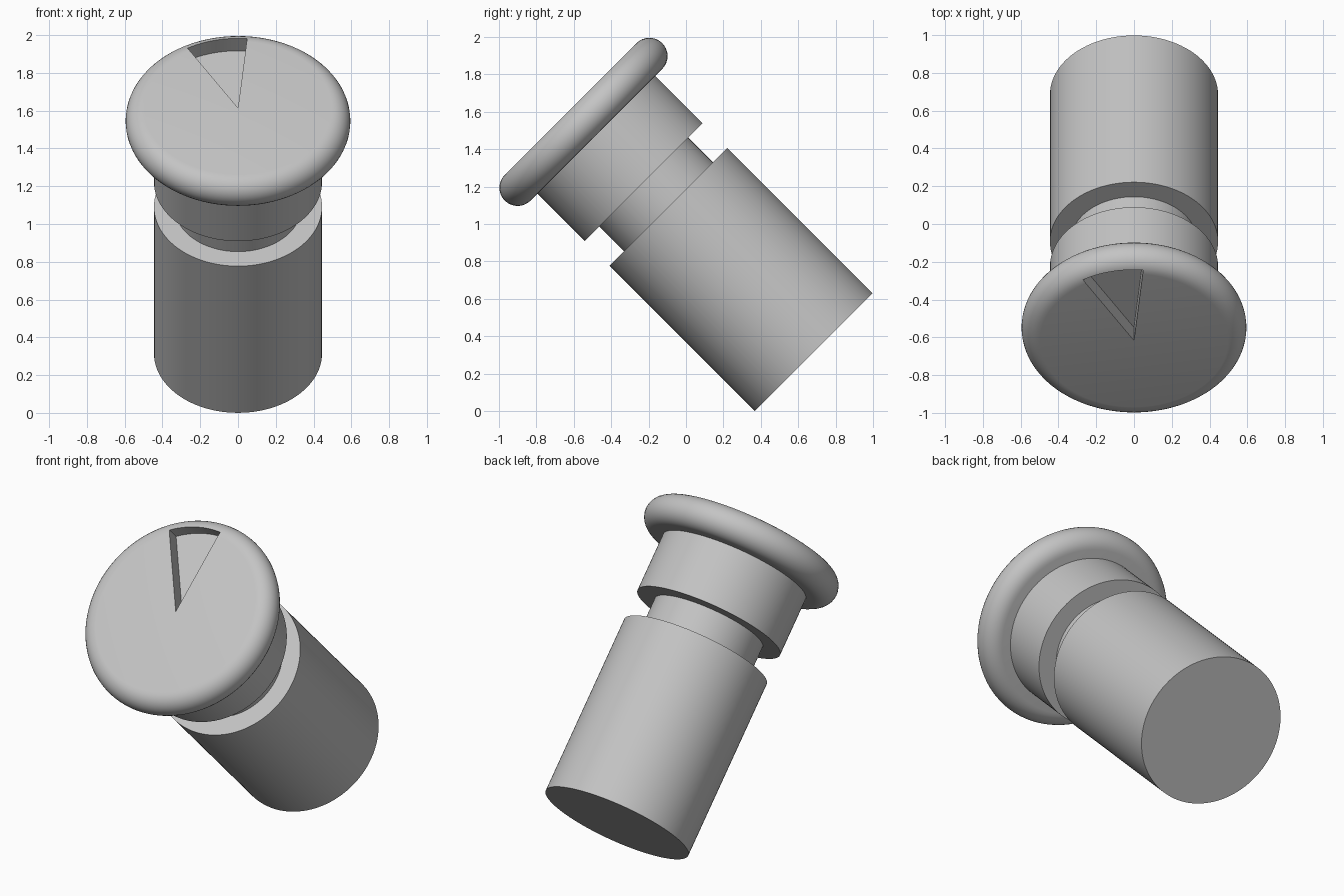
import bpy, bmesh
from math import sin, cos, pi, radians
from mathutils import Matrix, Vector

if "Cube" in bpy.data.objects:
    bpy.data.objects.remove(bpy.data.objects["Cube"])

SEGMENTS = 96
BODY_R, NECK_R = 0.445, 0.336
RIM_R, RIM_CENTRE = 0.0975, 0.4975        # rounded cap edge
CAP_MID = 1.7405                          # cap mid-plane along the axis

# The whole pin leans 45 degrees forward from its base centre
lean = Matrix.Translation((0, 0.683, 0.315)) @ Matrix.Rotation(radians(45), 4, 'X')

grey = bpy.data.materials.new("plain grey")
grey.use_nodes = True
colour = (0.55, 0.55, 0.55, 1)
grey.diffuse_color = colour
grey.node_tree.nodes["Principled BSDF"].inputs["Base Color"].default_value = colour


def add_object(name, bm):
    bmesh.ops.recalc_face_normals(bm, faces=bm.faces)
    mesh = bpy.data.meshes.new(name)
    bm.to_mesh(mesh)
    bm.free()
    mesh.materials.append(grey)
    obj = bpy.data.objects.new(name, mesh)
    obj.matrix_world = lean
    bpy.context.collection.objects.link(obj)
    return obj


def activate(obj):
    bpy.ops.object.select_all(action='DESELECT')
    obj.select_set(True)
    bpy.context.view_layer.objects.active = obj


def smooth(obj):
    activate(obj)
    bpy.ops.object.shade_smooth_by_angle(angle=radians(30))


def prism(name, outline, low, high):
    """Extrude a flat outline along the axis."""
    bm = bmesh.new()
    face = bm.faces.new([bm.verts.new((x, y, low)) for x, y in outline])
    ext = bmesh.ops.extrude_face_region(bm, geom=[face])
    verts = [g for g in ext["geom"] if isinstance(g, bmesh.types.BMVert)]
    bmesh.ops.translate(bm, verts=verts, vec=Vector((0, 0, high - low)))
    return add_object(name, bm)


def arc(radius, start, end, count):
    steps = [start + (end - start) * i / count for i in range(count + 1)]
    return [(radius * cos(a), radius * sin(a)) for a in steps]


def cylinder(name, radius, low, high):
    obj = prism(name, arc(radius, 0, 2 * pi, SEGMENTS)[:-1], low, high)
    smooth(obj)
    return obj


# Stepped shaft
cylinder("body", BODY_R, 0, 1.098)
cylinder("neck", NECK_R, 1.05, 1.33)
cylinder("collar", BODY_R, 1.285, 1.67)

# Cap disc with a fully rounded edge, turned from a half-round profile
bm = bmesh.new()
profile = [(RIM_CENTRE + r, CAP_MID + z) for r, z in arc(RIM_R, -pi / 2, pi / 2, 16)]
verts = [bm.verts.new((r, 0, z)) for r, z in profile]
edges = [bm.edges.new(pair) for pair in zip(verts, verts[1:])]
bmesh.ops.spin(bm, geom=verts + edges, axis=(0, 0, 1), cent=(0, 0, 0),
               angle=2 * pi, steps=SEGMENTS)
bmesh.ops.remove_doubles(bm, verts=bm.verts, dist=0.0001)
bmesh.ops.holes_fill(bm, edges=[e for e in bm.edges if e.is_boundary], sides=0)
cap = add_object("cap", bm)

# Wedge-shaped pointer pocket, cut from the centre of the cap to near its rim
wedge = [(0, 0)] + arc(0.525, radians(84.7), radians(120.8), 14)
cutter = prism("pocket_cutter", wedge, CAP_MID, 2)
cutter.hide_render = True
cut = cap.modifiers.new("pocket", 'BOOLEAN')
cut.operation = 'DIFFERENCE'
cut.solver = 'EXACT'
cut.object = cutter
activate(cap)
bpy.ops.object.modifier_apply(modifier=cut.name)
bpy.data.objects.remove(cutter)
smooth(cap)
